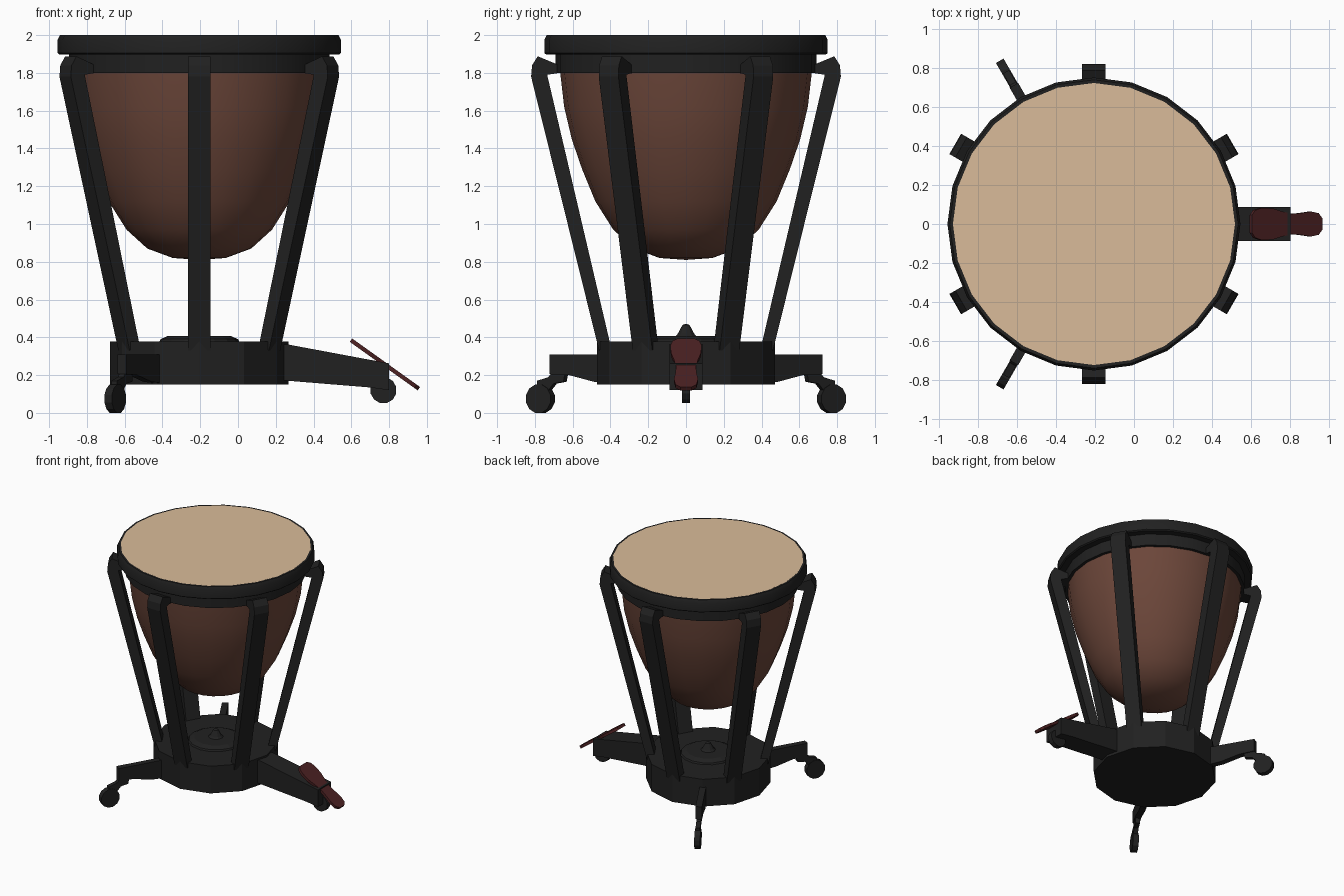
import bpy, bmesh, math
from mathutils import Vector, Matrix

if "Cube" in bpy.data.objects:
    bpy.data.objects.remove(bpy.data.objects["Cube"])

CX = -0.205  # drum axis


def material(name, rgb):
    m = bpy.data.materials.new(name)
    m.diffuse_color = (*rgb, 1)
    m.use_nodes = True
    m.node_tree.nodes["Principled BSDF"].inputs["Base Color"].default_value = m.diffuse_color
    return m


BLACK = material("black metal", (0.015, 0.015, 0.015))
BROWN = material("brown bowl", (0.15, 0.062, 0.042))
CREAM = material("cream skin", (0.70, 0.50, 0.32))
RED = material("dark red pedal", (0.072, 0.015, 0.016))


def finish(bm, name, mat, smooth=None):
    bmesh.ops.recalc_face_normals(bm, faces=bm.faces)
    me = bpy.data.meshes.new(name)
    bm.to_mesh(me)
    bm.free()
    me.materials.append(mat)
    ob = bpy.data.objects.new(name, me)
    bpy.context.collection.objects.link(ob)
    if smooth:
        bpy.ops.object.select_all(action='DESELECT')
        ob.select_set(True)
        bpy.context.view_layer.objects.active = ob
        bpy.ops.object.shade_smooth_by_angle(angle=math.radians(smooth))
    return ob


def lathe(name, profile, steps, mat, smooth=None, closed=False):
    """Spin an (r, z) profile about the drum axis."""
    bm = bmesh.new()
    vs = [bm.verts.new((CX + r, 0, z)) for r, z in profile]
    edges = [bm.edges.new(p) for p in zip(vs, vs[1:])]
    if closed:
        edges.append(bm.edges.new((vs[-1], vs[0])))
    bmesh.ops.spin(bm, geom=vs + edges, cent=(CX, 0, 0), axis=(0, 0, 1),
                   angle=2 * math.pi, steps=steps, use_merge=True)
    bmesh.ops.remove_doubles(bm, verts=bm.verts, dist=1e-4)
    return finish(bm, name, mat, smooth)


def plate(name, profile, width, angle, mat):
    """Extrude a radial (r, z) profile sideways, then turn it about the axis."""
    bm = bmesh.new()
    f = bm.faces.new([bm.verts.new((r, -width / 2, z)) for r, z in profile])
    ext = bmesh.ops.extrude_face_region(bm, geom=[f])["geom"]
    bmesh.ops.translate(bm, vec=(0, width, 0),
                        verts=[v for v in ext if isinstance(v, bmesh.types.BMVert)])
    m = Matrix.Translation((CX, 0, 0)) @ Matrix.Rotation(math.radians(angle), 4, 'Z')
    bm.transform(m)
    return finish(bm, name, mat)


def wheel(name, r, z, radius, width, angle):
    n = 12
    ring = [(r + radius * math.cos(2 * math.pi * (i + .5) / n),
             z + radius * math.sin(2 * math.pi * (i + .5) / n)) for i in range(n)]
    return plate(name, ring, width, angle, BLACK)


# drum: rim, band, skin, bowl
lathe("rim", [(0.715, 2.0), (0.738, 2.0), (0.75, 1.975), (0.75, 1.905),
              (0.74, 1.897), (0.66, 1.897), (0.66, 1.98)], 24, BLACK, 30, True)
lathe("band", [(0.66, 1.9), (0.69, 1.9), (0.69, 1.8), (0.655, 1.8)], 24, BLACK, 30, True)
lathe("skin", [(0, 1.996), (0.36, 1.997), (0.722, 1.997), (0.722, 2.0005), (0, 2.0005)],
      24, CREAM, 30)
lathe("bowl", [(0.667, 1.81), (0.645, 1.62), (0.605, 1.45), (0.55, 1.29),
               (0.48, 1.12), (0.385, 0.97), (0.275, 0.87), (0.14, 0.82), (0, 0.81)],
      24, BROWN, 40)

# base with raised disc and centre cone
lathe("base", [(0, 0.15), (0.472, 0.15), (0.472, 0.377), (0, 0.377)], 12, BLACK)
lathe("base_disc", [(0.215, 0.37), (0.205, 0.39), (0.165, 0.408), (0, 0.408)], 16, BLACK)
lathe("base_cone", [(0.065, 0.40), (0.045, 0.42), (0.02, 0.465), (0, 0.472)], 10, BLACK)

# six struts
strut = [(0.46, 0.33), (0.82, 1.78), (0.815, 1.84), (0.785, 1.888), (0.67, 1.84),
         (0.67, 1.80), (0.735, 1.79), (0.40, 0.36)]
for i in range(6):
    plate(f"strut_{i + 1}", strut, 0.12, 30 + 60 * i, BLACK)

# two rear feet with casters
for side, a in (("left", 120), ("right", 240)):
    plate(f"rear_arm_{side}", [(0.40, 0.155), (0.55, 0.165), (0.70, 0.20), (0.82, 0.205),
                               (0.82, 0.31), (0.40, 0.31)], 0.05, a, BLACK)
    plate(f"caster_fork_{side}", [(0.73, 0.21), (0.815, 0.21), (0.83, 0.19), (0.90, 0.17),
                                  (0.90, 0.10), (0.84, 0.11), (0.80, 0.155), (0.74, 0.165)],
          0.035, a, BLACK)
    wheel(f"rear_wheel_{side}", 0.89, 0.075, 0.0775, 0.045, a)

# pedal arm and its small wheel
plate("pedal_arm", [(0.40, 0.175), (0.47, 0.17), (0.90, 0.135), (1.005, 0.12),
                    (1.005, 0.262), (0.47, 0.362), (0.40, 0.365)], 0.175, 0, BLACK)
wheel("pedal_wheel", 0.975, 0.12, 0.07, 0.04, 0)

# pedal plate: waisted outline, tilted down to the front
half = [(0, 0.045), (0.02, 0.07), (0.06, 0.082), (0.13, 0.08), (0.19, 0.064),
        (0.25, 0.052), (0.31, 0.056), (0.37, 0.064), (0.42, 0.055), (0.442, 0.03)]
bm = bmesh.new()
outline = half + [(x, -y) for x, y in reversed(half)]
f = bm.faces.new([bm.verts.new((x, y, -0.011)) for x, y in outline])
ext = bmesh.ops.extrude_face_region(bm, geom=[f])["geom"]
bmesh.ops.translate(bm, vec=(0, 0, 0.022),
                    verts=[v for v in ext if isinstance(v, bmesh.types.BMVert)])
bm.transform(Matrix.Translation((0.598, 0, 0.385))
             @ Matrix.Rotation(math.atan2(0.25, 0.35), 4, 'Y'))
finish(bm, "pedal", RED)
